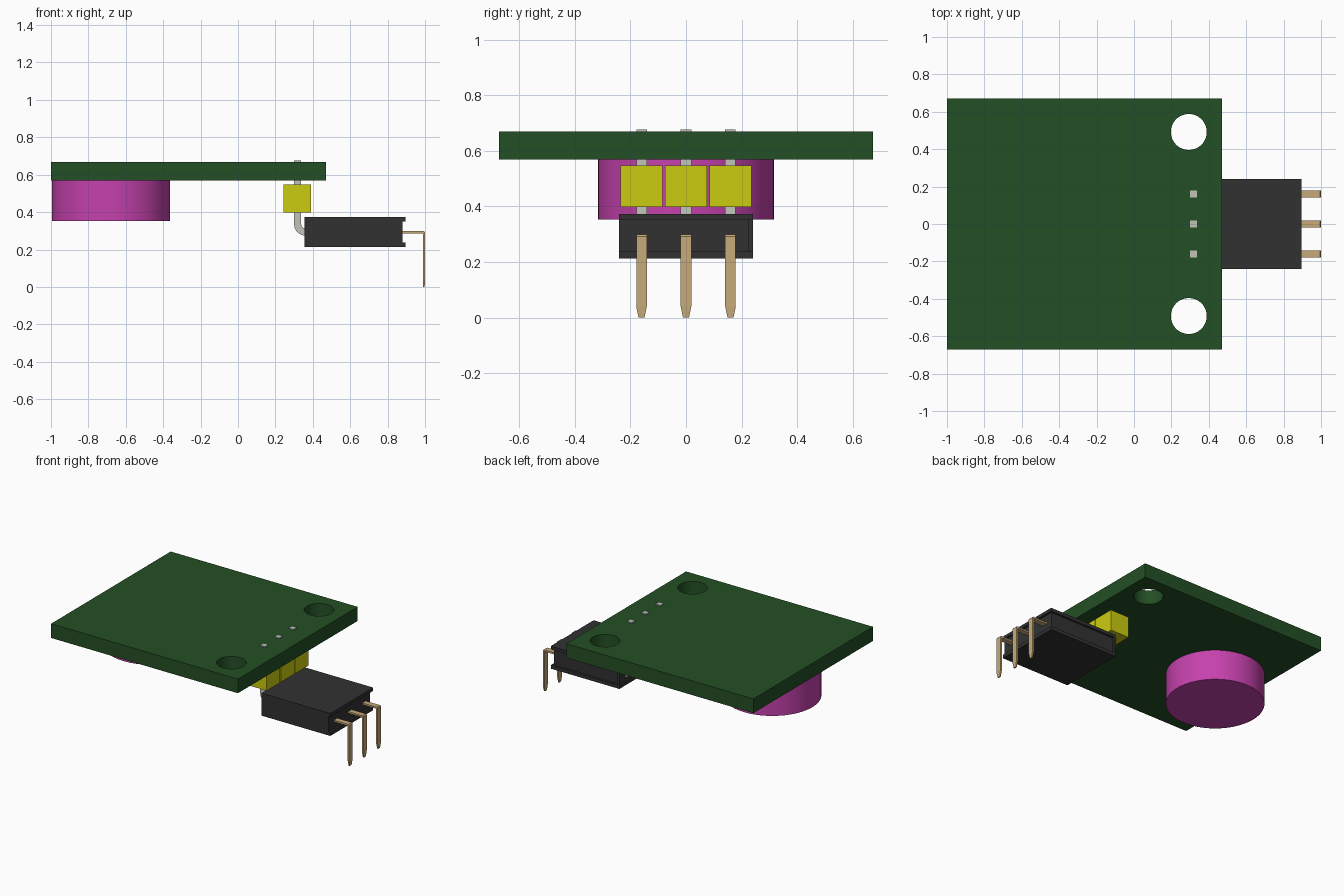
import bpy, bmesh, math

cube = bpy.data.objects.get("Cube")
if cube:
    bpy.data.objects.remove(cube, do_unlink=True)


def material(name, rgb):
    m = bpy.data.materials.new(name)
    m.use_nodes = True
    m.diffuse_color = (*rgb, 1)
    m.node_tree.nodes["Principled BSDF"].inputs["Base Color"].default_value = (*rgb, 1)
    return m


GREEN = material("board green", (0.017, 0.078, 0.018))
MAGENTA = material("buzzer magenta", (0.56, 0.054, 0.42))
YELLOW = material("spacer yellow", (0.60, 0.60, 0.005))
BLACK = material("socket black", (0.031, 0.031, 0.031))
GOLD = material("pin gold", (0.57, 0.41, 0.19))
SILVER = material("pin silver", (0.53, 0.55, 0.48))


def finish(name, bm, mat):
    bmesh.ops.recalc_face_normals(bm, faces=bm.faces)
    me = bpy.data.meshes.new(name)
    bm.to_mesh(me)
    bm.free()
    ob = bpy.data.objects.new(name, me)
    bpy.context.collection.objects.link(ob)
    me.materials.append(mat)
    return ob


def box(name, lo, hi, mat):
    bm = bmesh.new()
    bmesh.ops.create_cube(bm, size=1)
    for v in bm.verts:
        v.co = [(a + b) / 2 + c * (b - a) for a, b, c in zip(lo, hi, v.co)]
    return finish(name, bm, mat)


def cylinder(name, x, y, r, z0, z1, mat, sides=64):
    bm = bmesh.new()
    bmesh.ops.create_cone(bm, cap_ends=True, segments=sides, radius1=r, radius2=r, depth=z1 - z0)
    bmesh.ops.translate(bm, verts=bm.verts, vec=(x, y, (z0 + z1) / 2))
    return finish(name, bm, mat)


def ribbon(name, outer, inner, y, half, mat, tip=None):
    """Bent strip between two xz paths, with width along y; tip narrows its end."""
    bm = bmesh.new()
    rings = []
    for i, (p, q) in enumerate(zip(outer, inner)):
        h = tip if tip and i == len(outer) - 1 else half
        rings.append([bm.verts.new((a[0], y + s * h, a[1]))
                      for a, s in ((p, -1), (p, 1), (q, 1), (q, -1))])
    for a, b in zip(rings, rings[1:]):
        for k in range(4):
            bm.faces.new((a[k], a[(k + 1) % 4], b[(k + 1) % 4], b[k]))
    bm.faces.new(rings[0])
    bm.faces.new(rings[-1][::-1])
    return finish(name, bm, mat)


def select(ob):
    bpy.ops.object.select_all(action="DESELECT")
    ob.select_set(True)
    bpy.context.view_layer.objects.active = ob


def cut(ob, cutter):
    cutter.hide_render = True
    mod = ob.modifiers.new("cut", "BOOLEAN")
    mod.operation, mod.solver, mod.object = "DIFFERENCE", "EXACT", cutter
    select(ob)
    bpy.ops.object.modifier_apply(modifier=mod.name)
    bpy.data.objects.remove(cutter, do_unlink=True)


def smooth(ob):
    select(ob)
    bpy.ops.object.shade_smooth_by_angle(angle=math.radians(30))


# Circuit board with two mounting holes
board = box("circuit_board", (-1, -0.672, 0.568), (0.47, 0.672, 0.669), GREEN)
for y in (-0.492, 0.492):
    cut(board, cylinder("hole_cutter", 0.293, y, 0.096, 0.5, 0.75, GREEN))
smooth(board)

# Round buzzer under the board
smooth(cylinder("buzzer", -0.679, 0, 0.316, 0.353, 0.568, MAGENTA))

# Socket housing with an end slot and a recessed back side
socket = box("socket_housing", (0.355, -0.241, 0.213), (0.895, 0.241, 0.373), BLACK)
cut(socket, box("end_cutter", (0.88, -0.5, 0.238), (1, 0.5, 0.35), BLACK))
cut(socket, box("side_cutter", (0.37, 0.226, 0.238), (1, 0.5, 0.35), BLACK))

# Bent header pin paths: vertical, quarter bend, then into the socket
def bend(r):
    cx, cz = 0.36, 0.335
    arc = [(cx - r * math.cos(t * math.pi / 16), cz - r * math.sin(t * math.pi / 16))
           for t in range(9)]
    return [(cx - r, 0.676)] + arc + [(0.40, cz - r)]


# Gold pins: out of the socket, then down to a tapered tip
gold_outer = [(0.87, 0.298), (0.994, 0.298), (1.0, 0.292), (1.0, 0.04), (0.998, 0)]
gold_inner = [(0.87, 0.286), (0.985, 0.286), (0.988, 0.283), (0.988, 0.04), (0.99, 0)]

for i, y in enumerate((-0.16, 0, 0.16), 1):
    box(f"spacer_{i}", (0.243, y - 0.076, 0.398), (0.391, y + 0.076, 0.547), YELLOW)
    smooth(ribbon(f"header_pin_{i}", bend(0.06), bend(0.022), y, 0.019, SILVER))
    ribbon(f"gold_pin_{i}", gold_outer, gold_inner, y, 0.019, GOLD, tip=0.011)
